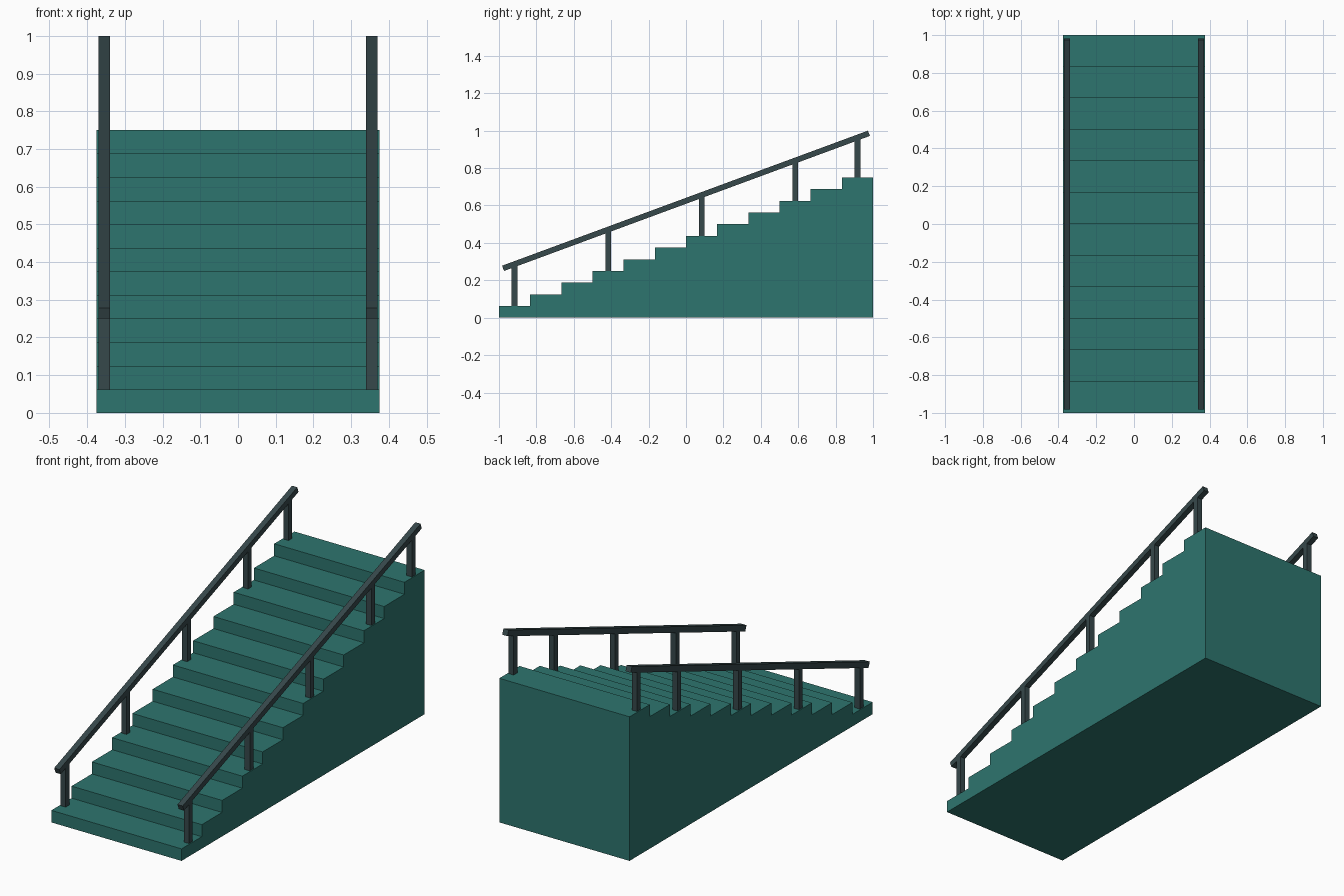
import bpy, bmesh, math

if "Cube" in bpy.data.objects:
    bpy.data.objects.remove(bpy.data.objects["Cube"])

STEPS, WIDTH, TOP = 12, 0.75, 0.75
TREAD, RISE = 2 / STEPS, TOP / STEPS
RAIL_X, THICK = 0.355, 0.03
RAIL_Y, RAIL_LOW, RAIL_HIGH = 0.978, 0.264, 0.986


def material(name, rgb):
    m = bpy.data.materials.new(name)
    m.diffuse_color = (*rgb, 1)
    m.use_nodes = True
    m.node_tree.nodes["Principled BSDF"].inputs["Base Color"].default_value = m.diffuse_color
    return m


teal = material("teal", (0.027, 0.178, 0.156))
dark = material("dark_metal", (0.037, 0.065, 0.070))


def box(name, loc, size, tilt=0):
    bpy.ops.mesh.primitive_cube_add(size=1, location=loc, rotation=(tilt, 0, 0))
    ob = bpy.context.object
    ob.name = name
    ob.scale = size
    ob.data.materials.append(dark)
    return ob


# Solid staircase: stepped side profile extruded across the width
profile = [(1, 0), (-1, 0)]
for i in range(STEPS):
    profile += [(-1 + i * TREAD, (i + 1) * RISE), (-1 + (i + 1) * TREAD, (i + 1) * RISE)]
bm = bmesh.new()
side = bm.faces.new([bm.verts.new((-WIDTH / 2, y, z)) for y, z in profile])
ext = bmesh.ops.extrude_face_region(bm, geom=[side], use_keep_orig=True)
bmesh.ops.translate(bm, vec=(WIDTH, 0, 0),
                    verts=[v for v in ext["geom"] if isinstance(v, bmesh.types.BMVert)])
bmesh.ops.recalc_face_normals(bm, faces=bm.faces)
mesh = bpy.data.meshes.new("staircase")
bm.to_mesh(mesh)
bm.free()
mesh.materials.append(teal)
bpy.context.collection.objects.link(bpy.data.objects.new("staircase", mesh))

# Sloped handrails with posts standing on the middle of chosen treads
rail_rise = RAIL_HIGH - RAIL_LOW
rail_mid = (RAIL_HIGH + RAIL_LOW) / 2
slope = rail_rise / (2 * RAIL_Y)
for label, s in (("left", -1), ("right", 1)):
    x = s * RAIL_X
    box(f"{label}_handrail", (x, 0, rail_mid),
        (THICK, math.hypot(2 * RAIL_Y, rail_rise), THICK), math.atan(slope))
    for step in (0, 3, 6, 9, 11):
        y = -1 + (step + 0.5) * TREAD
        bottom, top = (step + 1) * RISE, rail_mid + slope * y
        box(f"{label}_post_{step + 1}", (x, y, (bottom + top) / 2),
            (THICK, THICK, top - bottom))
